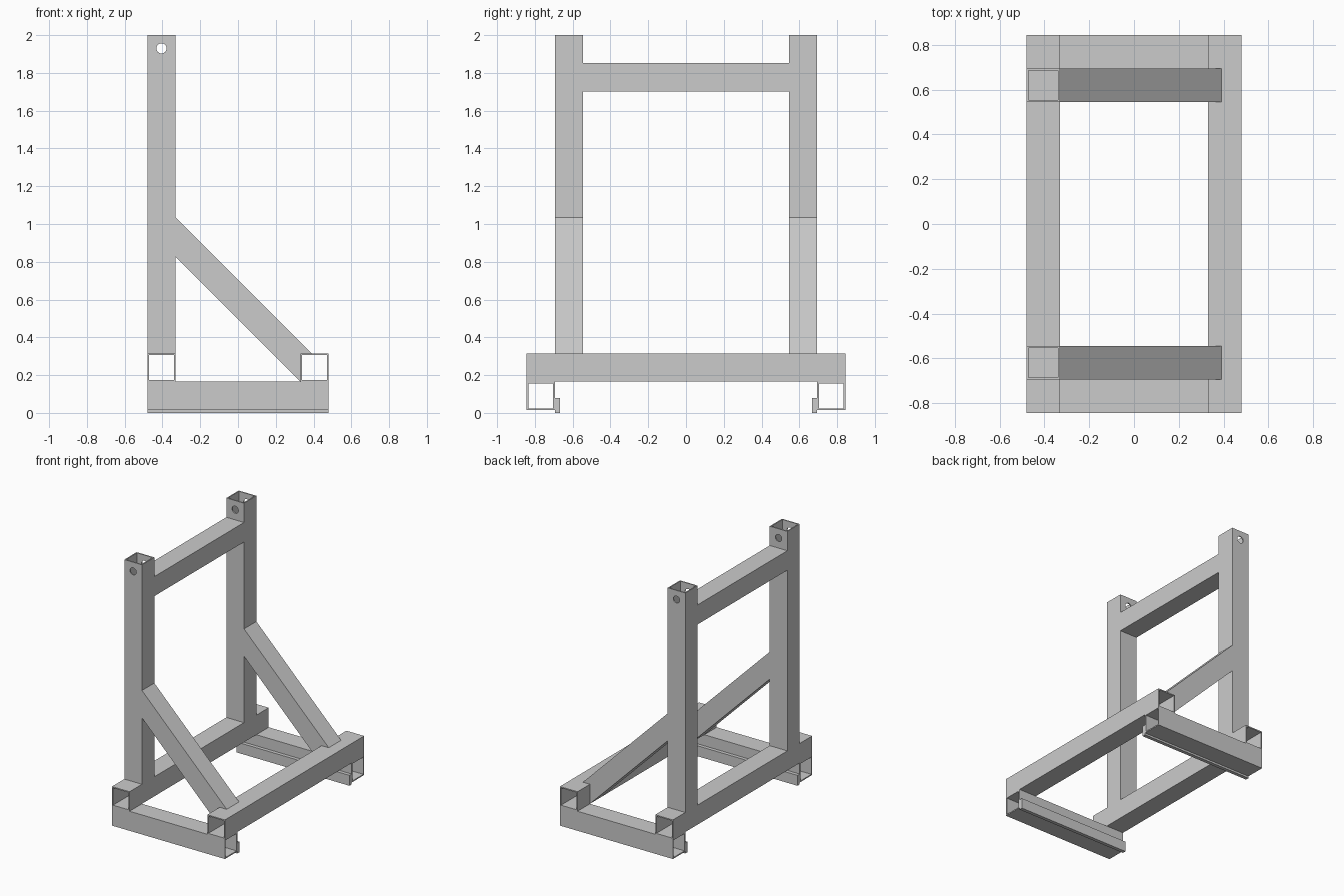
import bpy, bmesh
from math import pi
from mathutils import Matrix

if "Cube" in bpy.data.objects:
    bpy.data.objects.remove(bpy.data.objects["Cube"])

T = 0.15      # tube width
WALL = 0.009  # tube wall thickness
XC = 0.405    # tube centre offset in x


def finish(name, bm):
    bmesh.ops.recalc_face_normals(bm, faces=bm.faces)
    me = bpy.data.meshes.new(name)
    bm.to_mesh(me)
    bm.free()
    ob = bpy.data.objects.new(name, me)
    bpy.context.collection.objects.link(ob)
    return ob


def tube(name, axis, start, end, centre):
    """Open square tube along axis; centre gives the two other coordinates."""
    def ring(bm, half, along):
        out = []
        for a, b in ((-1, -1), (1, -1), (1, 1), (-1, 1)):
            p = [centre[0] + a * half, centre[1] + b * half]
            p.insert(axis, along)
            out.append(bm.verts.new(p))
        return out
    bm = bmesh.new()
    o, i = T / 2, T / 2 - WALL
    loops = [ring(bm, o, start), ring(bm, o, end), ring(bm, i, end), ring(bm, i, start)]
    for k in range(4):
        r, s = loops[k], loops[(k + 1) % 4]
        for j in range(4):
            n = (j + 1) % 4
            bm.faces.new((r[j], r[n], s[n], s[j]))
    return finish(name, bm)


def box(name, lo, hi):
    bm = bmesh.new()
    size = [h - l for l, h in zip(lo, hi)]
    mid = [(h + l) / 2 for l, h in zip(lo, hi)]
    bmesh.ops.create_cube(bm, size=1, matrix=Matrix.Translation(mid) @ Matrix.Diagonal((*size, 1)))
    return finish(name, bm)


def prism(name, profile, y0, y1):
    """Extrude an x-z profile along y."""
    bm = bmesh.new()
    face = bm.faces.new([bm.verts.new((x, y0, z)) for x, z in profile])
    ext = bmesh.ops.extrude_face_region(bm, geom=[face])
    verts = [v for v in ext["geom"] if isinstance(v, bmesh.types.BMVert)]
    bmesh.ops.translate(bm, verts=verts, vec=(0, y1 - y0, 0))
    return finish(name, bm)


# Cutter for the pin holes at the top of the posts
bm = bmesh.new()
bmesh.ops.create_cone(bm, cap_ends=True, segments=32, radius1=0.027, radius2=0.027, depth=2,
                      matrix=Matrix.Translation((-XC, 0, 1.93)) @ Matrix.Rotation(pi / 2, 4, 'X'))
cutter = finish("pin_hole_cutter", bm)
cutter.hide_render = True
cutter.hide_set(True)

# Cross tubes of the base
tube("rear_cross_tube", 1, -0.844, 0.844, (-XC, 0.24))
tube("front_cross_tube", 1, -0.844, 0.844, (XC, 0.24))

# Top beam between the posts
tube("top_beam", 1, -0.544, 0.544, (-XC, 1.777))

# Coped diagonal brace profile
BRACE = [(-0.33, 1.035), (-0.33, 0.825), (0.33, 0.165), (0.33, 0.315), (0.39, 0.315)]

for side, s in (("left", -1), ("right", 1)):
    # Base runner and the guide strip on its inner side
    tube(side + "_runner", 0, -0.48, 0.48, (s * 0.769, 0.09))
    y0, y1 = sorted((s * 0.667, s * 0.694))
    box(side + "_guide_strip", (-0.48, y0, 0), (0.48, y1, 0.08))
    # Upright post with pin hole
    post = tube(side + "_post", 2, 0.315, 2.0, (-XC, s * 0.619))
    cut = post.modifiers.new("pin_hole", 'BOOLEAN')
    cut.operation = 'DIFFERENCE'
    cut.solver = 'EXACT'
    cut.object = cutter
    # Diagonal brace
    y0, y1 = sorted((s * 0.544, s * 0.694))
    prism(side + "_brace", BRACE, y0, y1)
